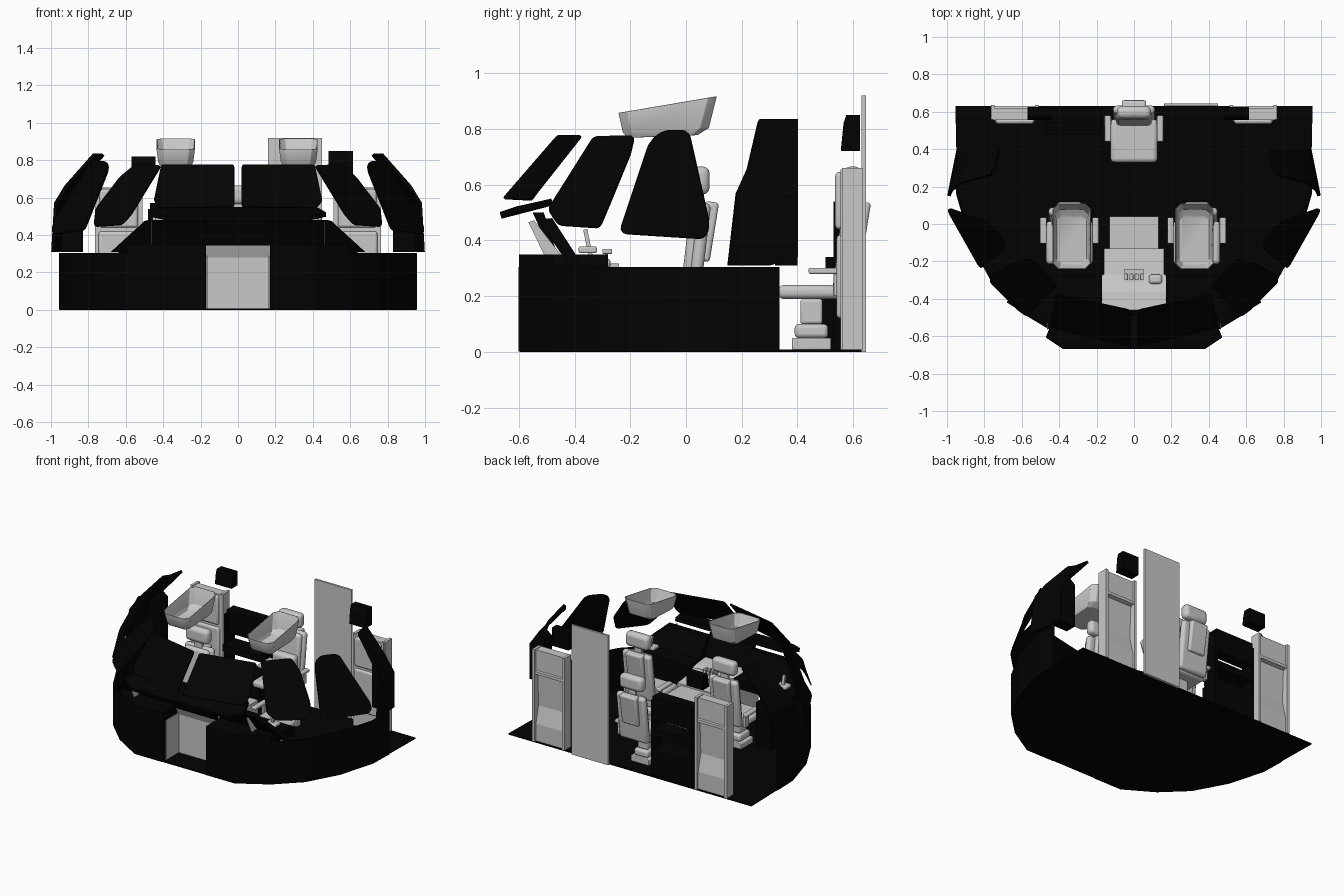
import bpy, bmesh, math
from mathutils import Matrix, Vector

old = bpy.data.objects.get("Cube")
if old:
    bpy.data.objects.remove(old)


def material(name, value):
    m = bpy.data.materials.new(name)
    m.use_nodes = True
    colour = (value, value, value, 1)
    m.diffuse_color = colour
    m.node_tree.nodes["Principled BSDF"].inputs["Base Color"].default_value = colour
    return m


BLACK = material("matte black", 0.0008)
GREY = material("light grey", 0.58)


def make(name, verts, faces, mat, mirror=False, thick=0, corner=0, soft=0):
    """Mesh object with optional rounded outline, thickness, soft edges and mirror."""
    me = bpy.data.meshes.new(name)
    me.from_pydata([tuple(v) for v in verts], [], faces)
    bm = bmesh.new()
    bm.from_mesh(me)
    bmesh.ops.recalc_face_normals(bm, faces=bm.faces)
    bm.to_mesh(me)
    bm.free()
    me.materials.append(mat)
    ob = bpy.data.objects.new(name, me)
    bpy.context.collection.objects.link(ob)
    if corner:
        b = ob.modifiers.new("round", "BEVEL")
        b.affect, b.width, b.segments = "VERTICES", corner, 3
    if thick:
        s = ob.modifiers.new("thickness", "SOLIDIFY")
        s.thickness, s.offset = thick, 0
    if soft:
        b = ob.modifiers.new("soft", "BEVEL")
        b.width, b.segments = soft, 3
    if mirror:
        ob.modifiers.new("mirror", "MIRROR")
    if soft:
        bpy.ops.object.select_all(action="DESELECT")
        ob.select_set(True)
        bpy.context.view_layer.objects.active = ob
        bpy.ops.object.shade_smooth_by_angle(angle=math.radians(35))
    return ob


def plate(name, pts, mat=BLACK, thick=0.008, corner=0.03, mirror=True):
    return make(name, pts, [range(len(pts))], mat, mirror, thick, corner)


def loft(name, loops, mat, caps=True, **kw):
    """Skin closed loops; the end loops are capped."""
    n = len(loops[0])
    verts = [p for l in loops for p in l]
    faces = [(r * n + i, r * n + (i + 1) % n, (r + 1) * n + (i + 1) % n, (r + 1) * n + i)
             for r in range(len(loops) - 1) for i in range(n)]
    faces.append(range(n))
    if caps:
        faces.append(range(len(verts) - n, len(verts)))
    return make(name, verts, faces, mat, **kw)


def side_shape(name, x0, x1, profile, mat, **kw):
    return loft(name, [[(x, y, z) for y, z in profile] for x in (x0, x1)], mat, **kw)


def box(name, xs, ys, zs, mat, tilt=0, **kw):
    """Box from ranges, leaning back by tilt about its lower front edge."""
    lean = Matrix.Rotation(-tilt, 3, "X")
    pivot = Vector((0, ys[0], zs[0]))
    loops = [[lean @ (Vector((x, y, z)) - pivot) + pivot
              for x, y in ((xs[0], ys[0]), (xs[1], ys[0]), (xs[1], ys[1]), (xs[0], ys[1]))]
             for z in zs]
    return loft(name, loops, mat, **kw)


def sheet(name, rows, mat=BLACK, thick=0.012, mirror=True):
    n = len(rows[0])
    faces = [(r * n + i, r * n + i + 1, r * n + n + i + 1, r * n + n + i)
             for r in range(len(rows) - 1) for i in range(n - 1)]
    return make(name, [p for r in rows for p in r], faces, mat, mirror, thick)


# Floor and low outer wall
outline = [(0.39, -0.595), (0.59, -0.475), (0.75, -0.32), (0.87, -0.1), (0.945, 0.16)]
half = outline + [(0.955, 0.63)]
floor = half + [(-x, y) for x, y in reversed(half)]
loft("floor", [[(x, y, z) for x, y in floor] for z in (0, 0.008)], BLACK)
wall = [(0.17, -0.595)] + outline + [(0.95, 0.335)]
sheet("lower_wall", [[(x, y, z) for x, y in wall] for z in (0.002, 0.305)])

# Dash shelf, leaning instrument panel and glare shield
shelf = [(0.17, -0.6), (0.39, -0.6), (0.59, -0.48), (0.64, -0.28), (0.17, -0.28)]
loft("dash_shelf", [[(x, y, z) for x, y in shelf] for z in (0.29, 0.35)], BLACK, mirror=True)
loft("instrument_panel", [
    [(0.17, -0.42, 0.31), (0.68, -0.42, 0.31), (0.5, -0.53, 0.475), (0.17, -0.53, 0.475)],
    [(0.17, -0.37, 0.31), (0.66, -0.37, 0.31), (0.48, -0.48, 0.48), (0.17, -0.48, 0.48)]],
    BLACK, mirror=True)
side_shape("centre_panel", -0.17, 0.17, [(-0.48, 0.345), (-0.46, 0.345), (-0.51, 0.5),
                                         (-0.55, 0.5)], BLACK)
for s in (-1, 1):
    side_shape("panel_edge", s * 0.46, s * 0.464,
               [(-0.565, 0.465), (-0.545, 0.472), (-0.45, 0.35), (-0.51, 0.35)], GREY)
plate("glare_shield", [(-0.38, -0.665, 0.49), (0.38, -0.665, 0.49), (0.47, -0.605, 0.51),
                       (0.42, -0.48, 0.538), (-0.42, -0.48, 0.538), (-0.47, -0.605, 0.51)],
      thick=0.025, corner=0, mirror=False)

# Window panes around the front
plate("front_window", [(0.02, -0.655, 0.55), (0.42, -0.555, 0.545), (0.45, -0.53, 0.58),
                       (0.41, -0.375, 0.775), (0.02, -0.46, 0.775)], corner=0.015)
plate("quarter_window", [(0.57, -0.495, 0.51), (0.62, -0.46, 0.455), (0.77, -0.31, 0.445),
                         (0.76, -0.27, 0.54), (0.63, -0.2, 0.71), (0.55, -0.185, 0.775),
                         (0.41, -0.33, 0.772)], corner=0.02)
plate("side_window", [(0.82, -0.24, 0.425), (0.995, 0.07, 0.405), (0.99, 0.085, 0.46),
                      (0.78, 0.01, 0.795), (0.7, -0.08, 0.795), (0.69, -0.13, 0.755)])

# Rear side shell and its pillar
levels = [(0.99, 0.15, 0.31), (0.975, 0.18, 0.57), (0.92, 0.22, 0.66), (0.77, 0.26, 0.83)]
sheet("rear_side_shell", [[(x, y, z), (x - 0.03, 0.3, z), (x - 0.05, 0.4, max(z, 0.34))]
                          for x, y, z in levels], thick=0.018)
plate("rear_pillar", [(0.83, 0.36, 0.31), (0.95, 0.36, 0.31), (0.95, 0.36, 0.56),
                      (0.88, 0.36, 0.66), (0.83, 0.36, 0.62)], thick=0.08, corner=0)

# Centre console with levers and keypad
side_shape("console_front", -0.17, 0.17, [(-0.43, 0.008), (-0.43, 0.28), (-0.46, 0.345),
           (-0.36, 0.335), (-0.27, 0.305), (-0.27, 0.008)], GREY)
side_shape("console_middle", -0.16, 0.16, [(-0.27, 0.008), (-0.27, 0.305), (-0.13, 0.29),
           (-0.13, 0.008)], GREY)
box("console_rear", (-0.13, 0.13), (-0.13, 0.04), (0.008, 0.28), GREY)
for s in (-1, 1):
    box("console_liner", (s * 0.169, s * 0.164), (-0.57, -0.43), (0.008, 0.29), GREY)
for i in range(4):
    x = -0.042 + i * 0.028
    box("lever", (x - 0.004, x + 0.004), (-0.29, -0.28), (0.3, 0.36), GREY)
    box("lever_knob", (x - 0.01, x + 0.01), (-0.3, -0.265), (0.352, 0.37), GREY, soft=0.004)
box("keypad", (-0.05, 0.05), (-0.335, -0.24), (0.3, 0.318), GREY)
box("trim_knob", (0.08, 0.15), (-0.32, -0.27), (0.3, 0.335), GREY, soft=0.015)

# Outboard side sticks
for s in (-1, 1):
    x = s * 0.52
    box("side_stick", (x - 0.01, x + 0.01), (-0.35, -0.335), (0.345, 0.44), GREY, tilt=-0.2)
    box("stick_base", (x - 0.04, x + 0.04), (-0.385, -0.32), (0.355, 0.378), GREY, soft=0.006)


def seat(tag, cx, cy):
    """Crew seat; cy is the front edge of the cushion."""
    def part(name, w, ys, zs, tilt=0, soft=0.012, dx=0):
        box(tag + "_" + name, (cx + dx - w, cx + dx + w), (cy + ys[0], cy + ys[1]), zs,
            GREY, tilt, soft=soft)
    part("foot", 0.07, (0.05, 0.19), (0.008, 0.05), soft=0.005)
    part("plinth", 0.055, (0.06, 0.18), (0.05, 0.1), soft=0.015)
    part("column", 0.04, (0.08, 0.16), (0.1, 0.19), soft=0.01)
    part("cushion", 0.125, (0, 0.23), (0.19, 0.24), soft=0.02)
    part("back_shell", 0.112, (0.22, 0.265), (0.2, 0.54), tilt=0.12, soft=0.02)
    part("back_pad", 0.095, (0.195, 0.24), (0.22, 0.53), tilt=0.12, soft=0.02)
    part("back_hump", 0.065, (0.25, 0.3), (0.33, 0.545), tilt=0.16)
    part("headrest", 0.09, (0.235, 0.3), (0.565, 0.665), soft=0.025)
    part("headrest_post", 0.03, (0.26, 0.28), (0.5, 0.6), soft=0.004)
    for s in (-1, 1):
        part("armrest", 0.017, (0.11, 0.25), (0.28, 0.302), soft=0.006, dx=s * 0.14)
        part("arm_bracket", 0.01, (0.2, 0.24), (0.2, 0.285), soft=0.004, dx=s * 0.13)


seat("right_seat", -0.345, -0.215)
seat("left_seat", 0.335, -0.215)
seat("centre_seat", 0, 0.33)


# Open overhead bins
def ring(cx, w, y0, y1, z0, z1, c):
    pts = [(-w + c, y0), (w - c, y0), (w, y0 + c), (w, y1 - c),
           (w - c, y1), (-w + c, y1), (-w, y1 - c), (-w, y0 + c)]
    return [(cx + x, y, z0 + (z1 - z0) * (y - y0) / (y1 - y0)) for x, y in pts]


for cx in (-0.333, 0.323):
    loft("overhead_bin", [ring(cx, 0.08, -0.21, 0.04, 0.77, 0.78, 0.02),
                          ring(cx, 0.092, -0.225, 0.08, 0.79, 0.805, 0.03),
                          ring(cx, 0.101, -0.24, 0.108, 0.858, 0.917, 0.03)],
         GREY, caps=False, thick=0.005, soft=0.002)

# Folding rear seats, shallow hollow at the back
for s in (-1, 1):
    x0, x1 = sorted((s * 0.51, s * 0.765))
    side_shape("rear_seat_shell", x0 + 0.01, x1 - 0.01, [
        (0.555, 0.008), (0.555, 0.655), (0.62, 0.655), (0.62, 0.51), (0.63, 0.505),
        (0.63, 0.485), (0.6, 0.48), (0.59, 0.25), (0.62, 0.13), (0.62, 0.008)], GREY)
    box("rear_seat_pad", (x0 + 0.025, x1 - 0.025), (0.535, 0.565), (0.44, 0.645), GREY, soft=0.014)
    box("rear_seat_cushion", (x0 + 0.02, x1 - 0.02), (0.54, 0.57), (0.12, 0.42), GREY, soft=0.014)
    for x in (x0, x1 - 0.02):
        box("rear_seat_side", (x, x + 0.02), (0.56, 0.635), (0.008, 0.66), GREY)

# Door, equipment rack and small rear boxes
box("door", (0.16, 0.45), (0.63, 0.645), (0, 0.92), GREY)
for x in (-0.47, -0.17):
    box("rack_side", (x - 0.012, x + 0.012), (0.53, 0.62), (0.008, 0.54), BLACK)
box("rack_base", (-0.47, -0.17), (0.48, 0.62), (0.008, 0.19), BLACK)
box("rack_shelf", (-0.47, -0.17), (0.5, 0.62), (0.29, 0.34), BLACK)
box("rack_top", (-0.47, -0.17), (0.54, 0.62), (0.41, 0.57), BLACK)
for x, top in ((-0.505, 0.82), (0.55, 0.85)):
    side_shape("rear_box", x - 0.065, x + 0.065, [(0.555, 0.72), (0.625, 0.72), (0.625, top),
               (0.575, top), (0.565, top - 0.03)], BLACK)
